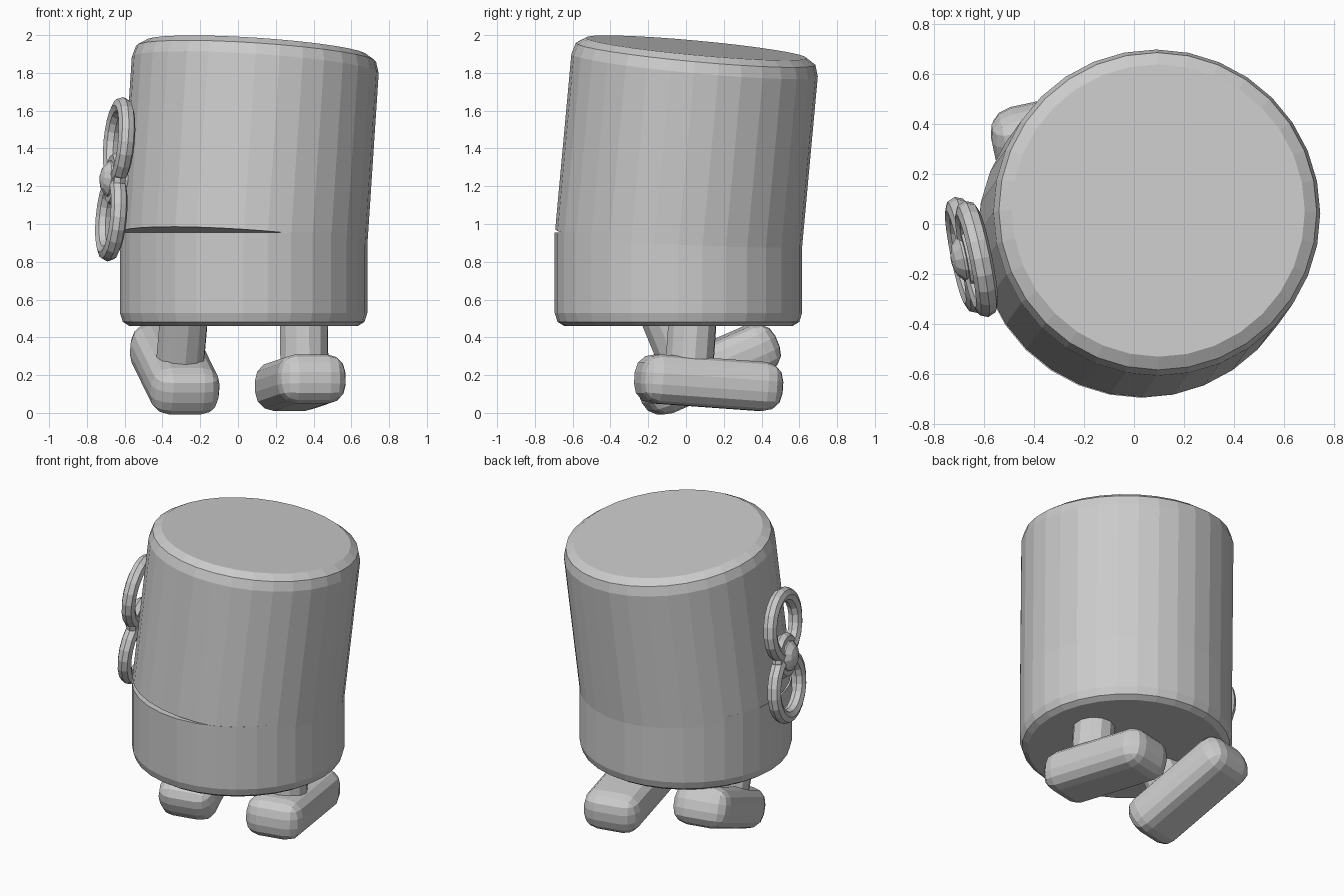
import bpy, bmesh, math
from mathutils import Matrix, Vector

cube = bpy.data.objects.get("Cube")
if cube:
    bpy.data.objects.remove(cube, do_unlink=True)

GREY = (0.6, 0.6, 0.6, 1)
mat = bpy.data.materials.new("plain grey")
mat.use_nodes = True
mat.diffuse_color = GREY
mat.node_tree.nodes["Principled BSDF"].inputs["Base Color"].default_value = GREY


def add(name, bm, matrix):
    bmesh.ops.recalc_face_normals(bm, faces=bm.faces)
    mesh = bpy.data.meshes.new(name)
    bm.to_mesh(mesh)
    bm.free()
    mesh.materials.append(mat)
    obj = bpy.data.objects.new(name, mesh)
    obj.matrix_world = matrix
    bpy.context.collection.objects.link(obj)
    return obj


def lathe(name, profile, sides, matrix):
    """Closed solid from (radius, height) pairs, capped at both ends."""
    bm = bmesh.new()
    rings = []
    for r, z in profile:
        rings.append([bm.verts.new((r * math.cos(a), r * math.sin(a), z))
                      for a in (math.tau * i / sides for i in range(sides))])
    for low, high in zip(rings, rings[1:]):
        for i in range(sides):
            j = (i + 1) % sides
            bm.faces.new((low[i], low[j], high[j], high[i]))
    bm.faces.new(rings[0])
    bm.faces.new(rings[-1])
    return add(name, bm, matrix)


def torus(name, major, minor, matrix, around=20, tube=8):
    bm = bmesh.new()
    grid = []
    for i in range(around):
        turn = Matrix.Rotation(math.tau * i / around, 3, 'Z')
        grid.append([bm.verts.new(turn @ Vector((major + minor * math.cos(b), 0, minor * math.sin(b))))
                     for b in (math.tau * k / tube for k in range(tube))])
    for i in range(around):
        a, b = grid[i], grid[(i + 1) % around]
        for k in range(tube):
            m = (k + 1) % tube
            bm.faces.new((a[k], b[k], b[m], a[m]))
    return add(name, bm, matrix)


# Body: upright lower cup and a leaning upper shell, open slightly at the front
centre = Vector((0.03, -0.04, 0))
R = 0.655
lathe("lower_body", [(0.605, 0.46), (0.64, 0.482), (R, 0.53), (R, 0.955)], 32,
      Matrix.Translation(centre))
lean = Vector((0.066, 0.092, 1)).to_track_quat('Z', 'Y').to_matrix().to_4x4()
lean = Vector((0, 0, 1)).rotation_difference(Vector((0.066, 0.092, 1))).to_matrix().to_4x4()
lathe("upper_body", [(R, 0), (R, 0.935), (0.637, 0.995), (0.587, 1.027)], 32,
      Matrix.Translation(centre + Vector((0, 0, 0.912))) @ lean)


# Legs and feet: one planted, one with the heel lifted
def leg_and_foot(side, location, pitch):
    frame = (Matrix.Translation(location) @ Matrix.Rotation(math.radians(12), 4, 'Z')
             @ Matrix.Rotation(math.radians(pitch), 4, 'X'))
    bm = bmesh.new()
    bmesh.ops.create_cube(bm, size=1)
    bmesh.ops.scale(bm, vec=(0.37, 0.77, 0.26), verts=bm.verts)
    bmesh.ops.bevel(bm, geom=bm.edges[:], offset=0.1, segments=3, profile=0.5, affect='EDGES')
    add(side + "_foot", bm, frame)
    lathe(side + "_leg", [(0.13, 0), (0.13, 0.38)], 12, frame @ Matrix.Translation((0, -0.11, 0)))


leg_and_foot("left", (0.33, 0.12, 0.16), -4)
leg_and_foot("right", (-0.335, 0.12, 0.23), 23)

# Winding key on the right side, in its own tilted frame
across = Vector((0.2, -0.98, 0)).normalized()
out = across.cross(Vector((0.05, -0.055, 0.41))).normalized()
up = out.cross(across)
key = Matrix.Translation((-0.65, -0.132, 1.237)) @ Matrix((across, up, out)).transposed().to_4x4()
for name, s in (("key_upper_ring", 1), ("key_lower_ring", -1)):
    torus(name, 0.192, 0.045, key @ Matrix.Translation((0.012 * s, 0.2 * s, 0)))
torus("key_hub_ring", 0.11, 0.035, key, 16, 6)
lathe("key_hub", [(0.1, -0.01), (0.095, 0.04), (0.06, 0.07), (0.02, 0.082)], 12, key)
lathe("key_shaft", [(0.06, -0.25), (0.06, 0.02)], 12, key)
